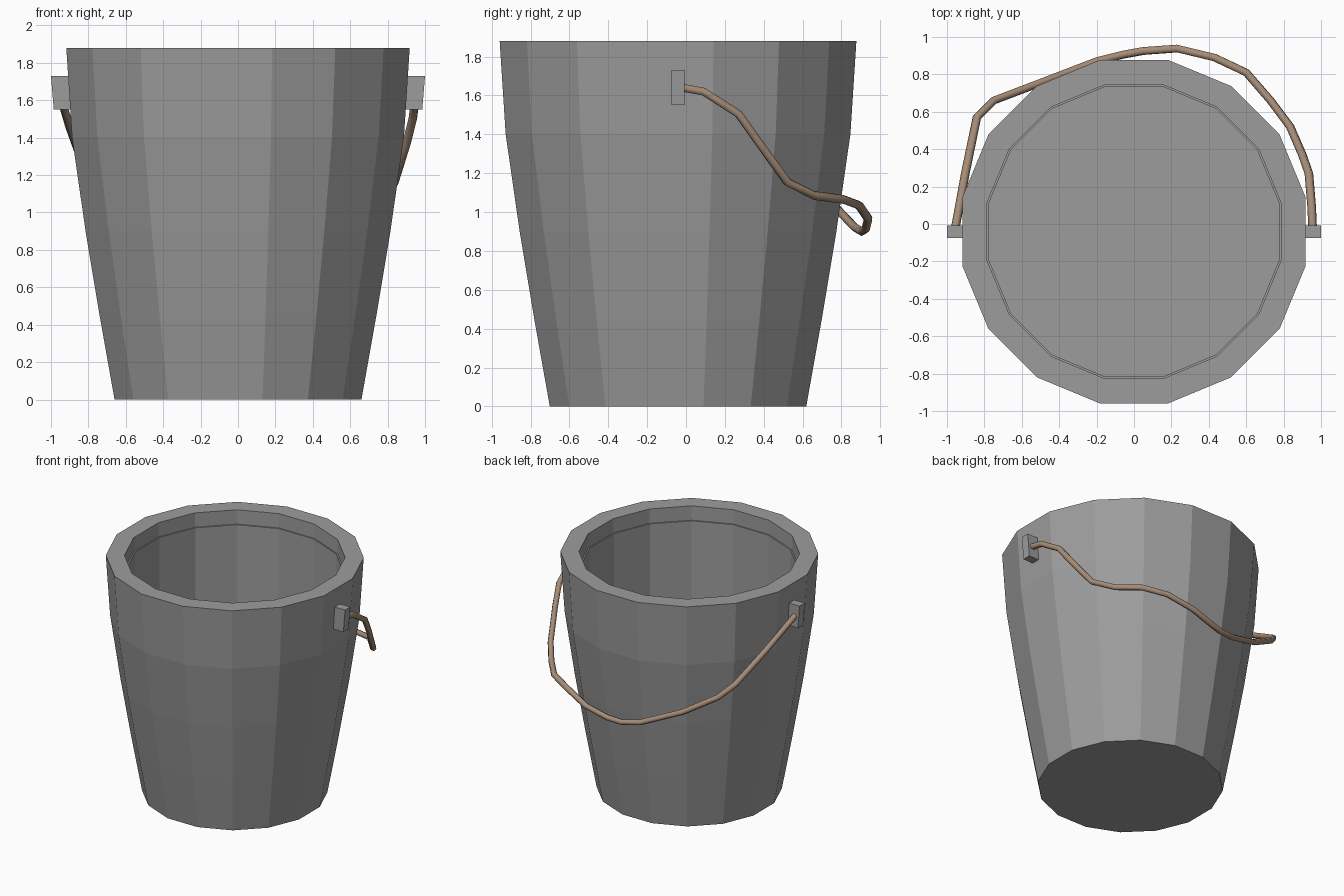
import bpy, bmesh, math

if "Cube" in bpy.data.objects:
    bpy.data.objects.remove(bpy.data.objects["Cube"])

SIDES = 16
CY = -0.041  # bucket axis is slightly forward of centre


def material(name, color):
    mat = bpy.data.materials.new(name)
    mat.diffuse_color = color
    mat.use_nodes = True
    mat.node_tree.nodes["Principled BSDF"].inputs["Base Color"].default_value = mat.diffuse_color
    return mat


dark_grey = material("bucket_grey", (0.335, 0.335, 0.335, 1))
brown = material("rope_brown", (0.38, 0.265, 0.185, 1))


def make_object(name, bm):
    bmesh.ops.recalc_face_normals(bm, faces=bm.faces)
    mesh = bpy.data.meshes.new(name)
    bm.to_mesh(mesh)
    bm.free()
    mesh.materials.append(dark_grey)
    obj = bpy.data.objects.new(name, mesh)
    bpy.context.collection.objects.link(obj)
    return obj


def lathe(name, profile):
    """Closed body from (flat-side distance, z) rings, capped at both ends."""
    bm = bmesh.new()
    rings = []
    for apothem, z in profile:
        r = apothem / math.cos(math.pi / SIDES)
        rings.append([bm.verts.new((r * math.cos((i + 0.5) * math.tau / SIDES),
                                    CY + r * math.sin((i + 0.5) * math.tau / SIDES), z))
                      for i in range(SIDES)])
    for a, b in zip(rings, rings[1:]):
        for i in range(SIDES):
            j = (i + 1) % SIDES
            bm.faces.new((a[i], a[j], b[j], b[i]))
    bm.faces.new(rings[0])
    bm.faces.new(rings[-1])
    return make_object(name, bm)


# Bucket: outer wall up, thick rim, small inner ledge, inner floor
lathe("bucket", [(0.66, 0), (0.74, 0.45), (0.815, 0.9), (0.887, 1.4), (0.918, 1.88),
                 (0.785, 1.88), (0.785, 1.765), (0.775, 1.765), (0.775, 0.95)])

# Handle brackets, leaning with the wall
for side, label in ((-1, "left"), (1, "right")):
    bm = bmesh.new()
    bmesh.ops.create_cube(bm, size=1)
    for v in bm.verts:
        lean = 0.0075 * (1 if v.co.z > 0 else -1)
        v.co = (side * (0.945 + lean + v.co.x * 0.095),
                CY + v.co.y * 0.066, 1.64 + v.co.z * 0.18)
    make_object("bracket_" + label, bm)

# Rope handle hanging down behind the bucket
path = [(0.955, -0.02, 1.64), (0.95, 0.09, 1.62), (0.935, 0.27, 1.505),
        (0.90, 0.37, 1.365), (0.835, 0.52, 1.155), (0.73, 0.66, 1.085),
        (0.60, 0.81, 1.065), (0.43, 0.89, 1.035), (0.23, 0.938, 0.965),
        (0.05, 0.925, 0.915), (-0.06, 0.905, 0.90), (-0.20, 0.87, 0.92),
        (-0.50, 0.755, 1.04), (-0.75, 0.66, 1.19), (-0.84, 0.57, 1.285),
        (-0.90, 0.28, 1.455), (-0.955, -0.02, 1.64)]
curve = bpy.data.curves.new("rope_handle", 'CURVE')
curve.dimensions = '3D'
curve.bevel_depth = 0.023
curve.bevel_resolution = 1
curve.use_fill_caps = True
spline = curve.splines.new('POLY')
spline.points.add(len(path) - 1)
for point, co in zip(spline.points, path):
    point.co = (*co, 1)
spline.use_smooth = True
rope = bpy.data.objects.new("rope_handle", curve)
bpy.context.collection.objects.link(rope)
curve.materials.append(brown)
